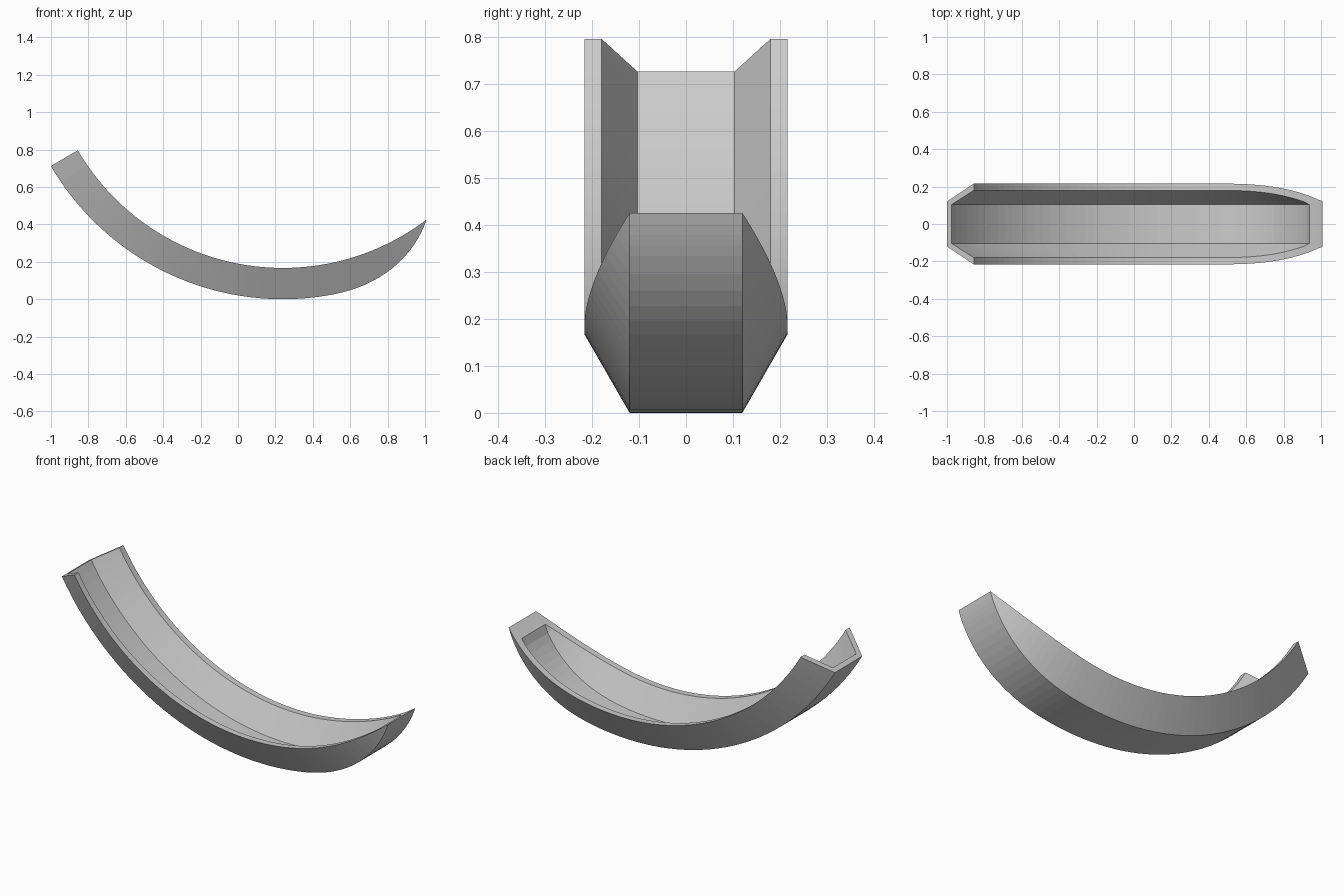
import bpy, bmesh, math

if "Cube" in bpy.data.objects:
    bpy.data.objects.remove(bpy.data.objects["Cube"])

# Arc centre and radii of the curved trough
CX, CZ = 0.24, 1.437
R_RIM, DEPTH = 1.27, 0.167
A_START, A_TAPER, A_END = map(math.radians, (-59.7, 9.5, 37.2))
T_CLOSE = 0.863          # taper position where the hollow closes

grey = bpy.data.materials.new("grey")
grey.diffuse_color = (0.6, 0.6, 0.6, 1)
grey.use_nodes = True
grey.node_tree.nodes["Principled BSDF"].inputs["Base Color"].default_value = grey.diffuse_color


def section(a):
    """Eight points of the cross-section, as a closed loop."""
    t = max(0.0, (a - A_TAPER) / (A_END - A_TAPER))
    h = DEPTH * max(0.0, 1 - t ** 2.5)                  # wall height
    floor = min(0.028 + 0.024 * t ** 2.5, h)            # floor thickness
    if t >= T_CLOSE - 1e-6:
        floor = h
    outer_w = 0.12 + 0.096 * h / DEPTH
    inner_w = 0.103 + 0.077 * (h - floor) / 0.139
    half = [(0.12, 0), (outer_w, h), (inner_w, h), (0.103, floor)]
    loop = half + [(-w, z) for w, z in reversed(half)]
    pts = []
    for w, up in loop:
        r = R_RIM + h - up
        pts.append((CX + r * math.sin(a), w, CZ - r * math.cos(a)))
    return pts


# Stations: even along the arc, then finer on the tapered nose
a_close = A_TAPER + T_CLOSE * (A_END - A_TAPER)
angles = [A_START + (A_TAPER - A_START) * i / 34 for i in range(34)]
angles += [A_TAPER + (a_close - A_TAPER) * i / 14 for i in range(15)]
angles += [a_close + (A_END - a_close) * i / 4 for i in range(1, 5)]

# Loft the trough
bm = bmesh.new()
rings = [[bm.verts.new(p) for p in section(a)] for a in angles]
for r0, r1 in zip(rings, rings[1:]):
    for i in range(8):
        j = (i + 1) % 8
        bm.faces.new((r0[i], r0[j], r1[j], r1[i]))

# Open end cap: two walls and the floor
s = rings[0]
for ids in ((0, 1, 2, 3), (4, 5, 6, 7), (0, 3, 4, 7)):
    bm.faces.new([s[i] for i in ids])

bmesh.ops.remove_doubles(bm, verts=bm.verts, dist=1e-5)
bmesh.ops.dissolve_degenerate(bm, edges=bm.edges, dist=1e-5)
bmesh.ops.recalc_face_normals(bm, faces=bm.faces)

mesh = bpy.data.meshes.new("curved_trough")
bm.to_mesh(mesh)
bm.free()
mesh.materials.append(grey)
trough = bpy.data.objects.new("curved_trough", mesh)
bpy.context.collection.objects.link(trough)
